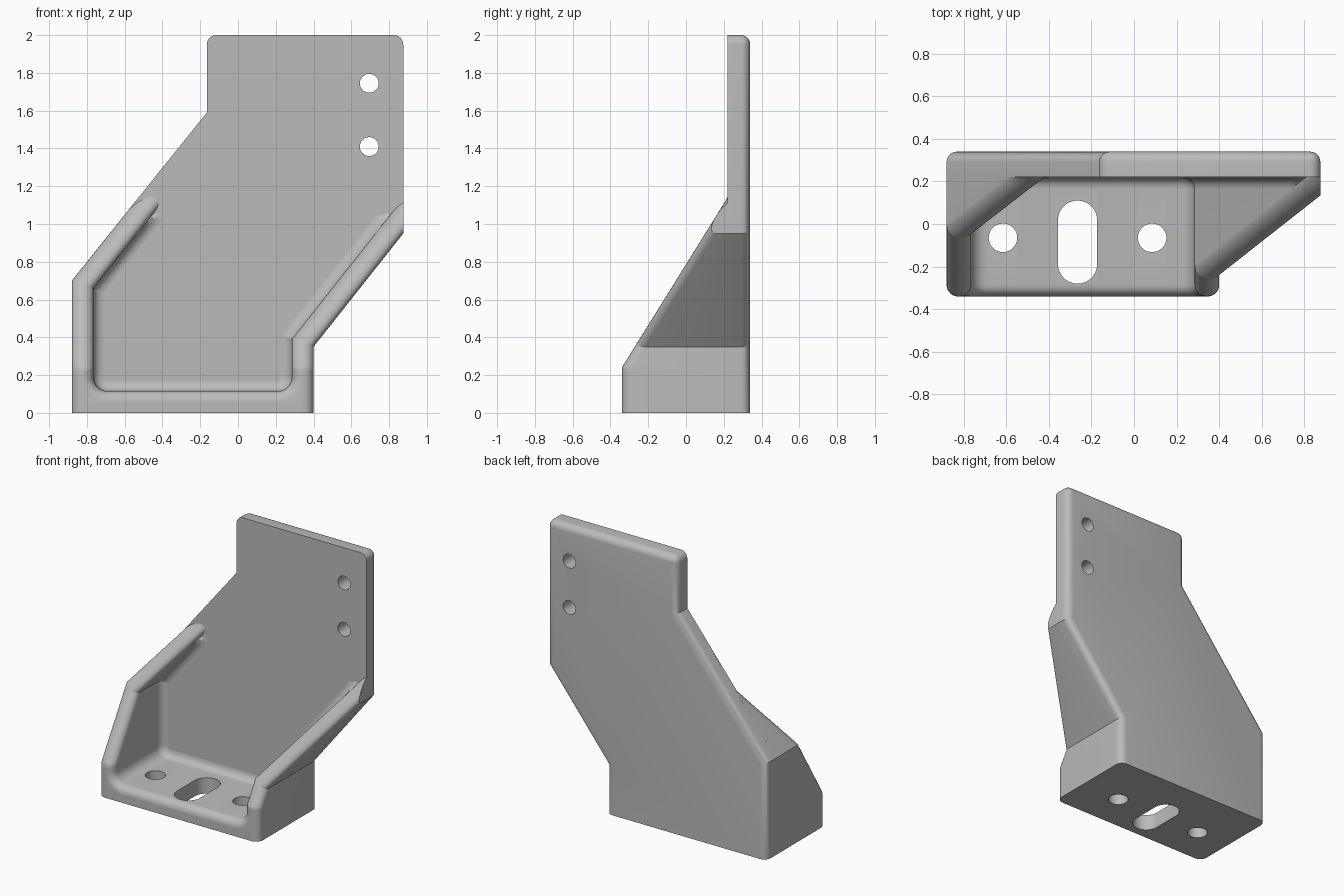
import bpy, bmesh
from math import sin, cos, pi, sqrt, radians
from mathutils import Vector

cube = bpy.data.objects.get("Cube")
if cube:
    bpy.data.objects.remove(cube, do_unlink=True)

grey = bpy.data.materials.new("plain_grey")
grey.use_nodes = True
grey.diffuse_color = (0.5, 0.5, 0.5, 1)
grey.node_tree.nodes["Principled BSDF"].inputs["Base Color"].default_value = grey.diffuse_color

R = 0.055                      # edge rounding
WALL = 0.115                   # rim and floor thickness
POCKET = 0.075                 # pocket corner radius
FRONT, BASE, BACK = -0.34, 0.22, 0.34
LEFT, RIGHT, EDGE = -0.88, 0.40, 0.875
STEPS = 6


def finish(name, bm):
    bmesh.ops.recalc_face_normals(bm, faces=bm.faces[:])
    mesh = bpy.data.meshes.new(name)
    bm.to_mesh(mesh)
    bm.free()
    obj = bpy.data.objects.new(name, mesh)
    bpy.context.collection.objects.link(obj)
    mesh.materials.append(grey)
    return obj


def prism(points, place, low, high):
    """Extrude a 2D outline between two depths."""
    bm = bmesh.new()
    ends = [[bm.verts.new(place(a, b, h)) for a, b in points] for h in (low, high)]
    for ring in ends:
        bm.faces.new(ring)
    n = len(points)
    for i in range(n):
        j = (i + 1) % n
        bm.faces.new((ends[0][i], ends[0][j], ends[1][j], ends[1][i]))
    bmesh.ops.recalc_face_normals(bm, faces=bm.faces[:])
    return bm


def trim(bm, point, normal):
    """Cut off everything beyond a plane and cap the opening."""
    bmesh.ops.bisect_plane(bm, geom=bm.verts[:] + bm.edges[:] + bm.faces[:],
                           plane_co=point, plane_no=normal, clear_outer=True)
    bmesh.ops.holes_fill(bm, edges=[e for e in bm.edges if e.is_boundary], sides=0)


def along_y(a, b, h):
    return (a, h, b)


def along_z(a, b, h):
    return (a, b, h)


def rounded_slot(x, y, radius, half=0.0):
    """Circle, or a slot stretched along its second axis."""
    pts = []
    for k in range(48):
        a = 2 * pi * (k + 0.5) / 48
        pts.append((x + radius * cos(a), y + radius * sin(a) + (half if sin(a) > 0 else -half)))
    return pts


def activate(obj):
    bpy.ops.object.select_all(action='DESELECT')
    obj.select_set(True)
    bpy.context.view_layer.objects.active = obj


def drill(obj, outlines, place, low, high):
    activate(obj)
    for outline in outlines:
        cutter = finish("hole_cutter", prism(outline, place, low, high))
        cutter.hide_render = True
        mod = obj.modifiers.new("hole", 'BOOLEAN')
        mod.operation, mod.solver, mod.object = 'DIFFERENCE', 'EXACT', cutter
        bpy.ops.object.modifier_apply(modifier=mod.name)
        bpy.data.objects.remove(cutter, do_unlink=True)


# Back plate: outline with rounded rear edges and top corners
outline = [(LEFT, -0.3), (RIGHT, -0.3), (RIGHT, 0.35), (EDGE, 0.95),
           (EDGE, 2), (-0.165, 2), (-0.165, 1.59), (LEFT, 0.70)]
bm = prism(outline, along_y, BASE, BACK)
soft = [e for e in bm.edges
        if all(v.co.y > BACK - 0.01 for v in e.verts) or all(v.co.z > 1.99 for v in e.verts)
        and abs(e.verts[0].co.y - e.verts[1].co.y) > 0.01]
bmesh.ops.bevel(bm, geom=soft, offset=0.05, segments=STEPS, profile=0.5,
                affect='EDGES', clamp_overlap=False)
trim(bm, (0, 0, 0), (0, 0, -1))
plate = finish("back_plate", bm)
drill(plate, [rounded_slot(0.695, z, 0.05) for z in (1.41, 1.745)], along_y, 0, 1)

# Flange: rim, floor and pocket fillet lofted along the outer outline
path = [Vector(p) for p in ((-0.318, 1.4), (LEFT, 0.70), (LEFT, 0), (RIGHT, 0),
                            (RIGHT, 0.35), (1.033, 1.15))]
BOTTOM = 2                     # index of the floor segment


def side_normal(i):
    d = (path[i + 1] - path[i]).normalized()
    return Vector((-d.y, d.x))


mitres = []
for i in range(len(path)):
    a = side_normal(max(i - 1, 0))
    b = side_normal(min(i, len(path) - 2))
    mitres.append((a + b) / (1 + a.dot(b)))


def front_y(z):
    return max(FRONT, BASE + (z - 1.14) * 0.622)


def rise(s):
    s = min(max(s, 0), R)
    return R - sqrt(max(R * R - (R - s) ** 2, 0))


def round_pocket(p, d):
    """Pull inner points onto a rounded lower pocket corner."""
    for x, way in ((LEFT, 1), (RIGHT, -1)):
        c = Vector((x + way * (WALL + POCKET), WALL + POCKET))
        q = p - c
        if q.x * way < 0 and q.y < 0:
            return c + q.normalized() * (POCKET + WALL - d)
    return p


arc = [R * (1 - cos(pi / 2 * k / STEPS)) for k in range(STEPS + 1)]
rows = [("back", 0.0)] + [("outer", d) for d in arc]
rows += [("inner", WALL - d) for d in reversed(arc)]
rows += [("fillet", WALL + d) for d in arc] + [("back", WALL + R)]


def loft_point(kind, d, seg, t):
    p = (path[seg] + mitres[seg] * d).lerp(path[seg + 1] + mitres[seg + 1] * d, t)
    if d > WALL - R - 0.001:
        p = round_pocket(p, d)
    y = front_y(p.y)
    if kind == "outer":
        y += rise(min(p.x - LEFT, RIGHT - p.x) if seg == BOTTOM else d)
    elif kind == "inner":
        y += rise(WALL - d)
    elif kind == "fillet":
        y = max(BASE - rise(d - WALL), y + R)
    y = BASE + 0.01 if kind == "back" else min(y, BASE + 0.005)
    return (p.x, y, p.y)


stations = []
for seg in range(len(path) - 1):
    n = 48
    stations += [(seg, 0.5 - 0.5 * cos(pi * k / n)) for k in range(n)]
stations.append((len(path) - 2, 1.0))

bm = bmesh.new()
rings = [[bm.verts.new(loft_point(kind, d, seg, t)) for kind, d in rows] for seg, t in stations]
count = len(rows)
for a, b in zip(rings, rings[1:]):
    for i in range(count):
        j = (i + 1) % count
        bm.faces.new((a[i], a[j], b[j], b[i]))
bm.faces.new(rings[0])
bm.faces.new(rings[-1])
bmesh.ops.remove_doubles(bm, verts=bm.verts[:], dist=0.00002)
trim(bm, (EDGE, 0, 0), (1, 0, 0))
flange = finish("rim_and_floor", bm)

# Mounting holes and slot through the floor
drill(flange, [rounded_slot(-0.615, -0.065, 0.067), rounded_slot(0.085, -0.065, 0.067),
               rounded_slot(-0.265, -0.085, 0.092, 0.103)], along_z, -0.5, 0.5)

for part in (plate, flange):
    activate(part)
    bpy.ops.object.shade_smooth_by_angle(angle=radians(25))
